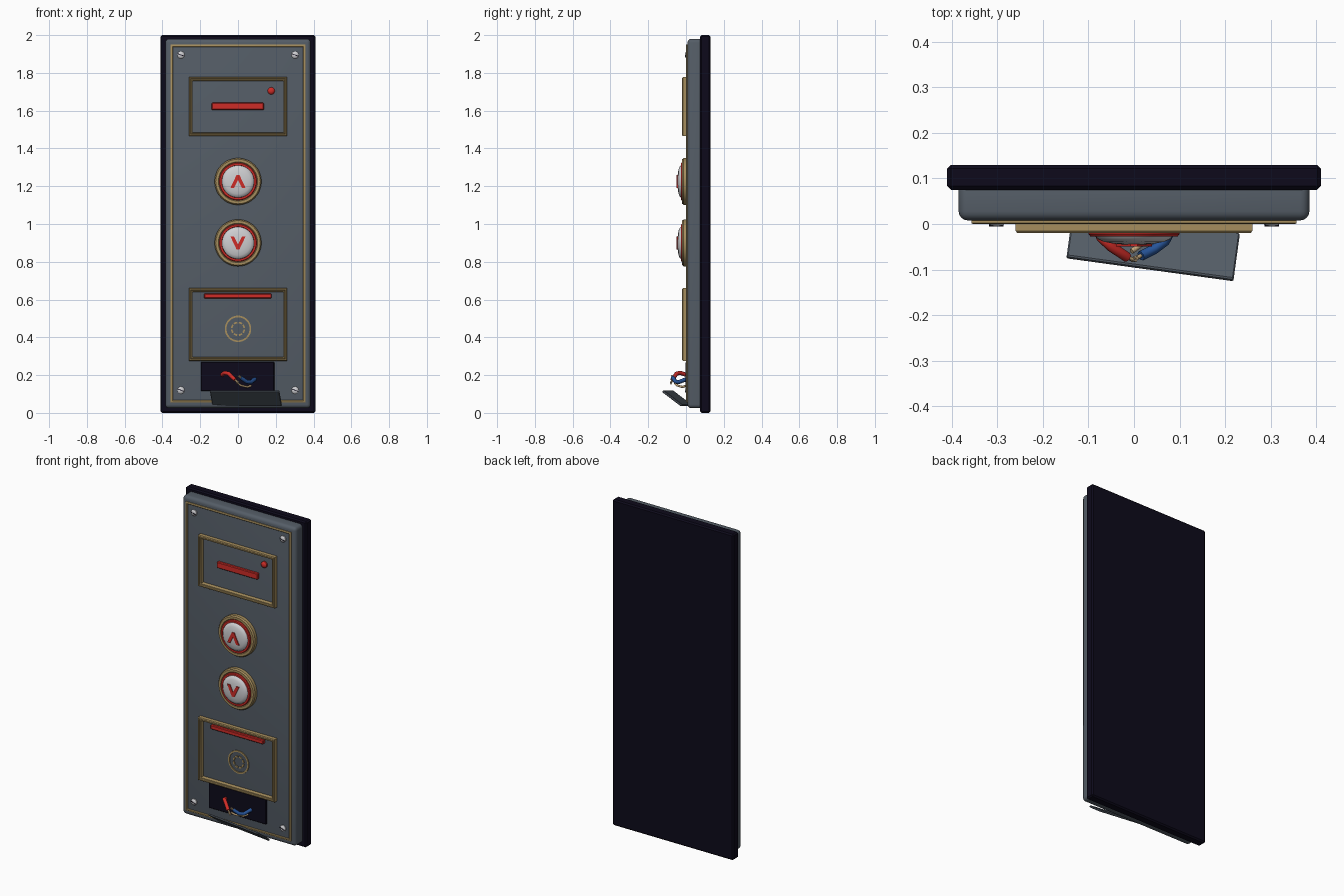
import bpy, bmesh
from math import sin, cos, pi, radians
from mathutils import Matrix, Vector

old = bpy.data.objects.get("Cube")
if old:
    bpy.data.objects.remove(old, do_unlink=True)


def material(name, r, g, b):
    m = bpy.data.materials.new(name)
    m.use_nodes = True
    m.diffuse_color = (r, g, b, 1)
    bsdf = next(n for n in m.node_tree.nodes if n.type == 'BSDF_PRINCIPLED')
    bsdf.inputs["Base Color"].default_value = (r, g, b, 1)
    return m


GREY = material("slate grey", 0.09, 0.11, 0.135)
NAVY = material("dark navy", 0.004, 0.003, 0.011)
BRASS = material("brass", 0.38, 0.27, 0.11)
RED = material("red", 0.62, 0.025, 0.02)
STEEL = material("steel", 0.62, 0.62, 0.64)
BLUE = material("blue", 0.02, 0.09, 0.32)
COPPER = material("bare wire", 0.6, 0.42, 0.22)


def finish(name, bm, mat):
    bmesh.ops.recalc_face_normals(bm, faces=bm.faces)
    me = bpy.data.meshes.new(name)
    bm.to_mesh(me)
    bm.free()
    ob = bpy.data.objects.new(name, me)
    bpy.context.collection.objects.link(ob)
    me.materials.append(mat)
    bpy.ops.object.select_all(action='DESELECT')
    ob.select_set(True)
    bpy.context.view_layer.objects.active = ob
    bpy.ops.object.shade_smooth_by_angle(angle=radians(35))
    return ob


def box(name, mat, x, y, z, bevel=0.0, segments=1, matrix=Matrix()):
    """Box between (min, max) pairs with bevelled edges."""
    bm = bmesh.new()
    bmesh.ops.create_cube(bm, size=1)
    for v in bm.verts:
        v.co = [(a + b) / 2 + c * (b - a) for (a, b), c in zip((x, y, z), v.co)]
    if bevel:
        bmesh.ops.bevel(bm, geom=bm.edges[:], offset=bevel, segments=segments,
                        profile=0.5, affect='EDGES')
    bm.transform(matrix)
    return finish(name, bm, mat)


def sweep(name, mat, outline, profile, ring=True):
    """Skin outline(inset) loops at the (inset, y) steps of the profile."""
    bm = bmesh.new()
    loops = [[bm.verts.new((x, y, z)) for x, z in outline(d)] for d, y in profile]
    pairs = list(zip(loops, loops[1:]))
    if ring:
        pairs.append((loops[-1], loops[0]))
    else:
        bm.faces.new(loops[-1])
    n = len(loops[0])
    for a, b in pairs:
        for i in range(n):
            bm.faces.new((a[i], a[(i + 1) % n], b[(i + 1) % n], b[i]))
    return finish(name, bm, mat)


def rect(x, z0, z1):
    return lambda d: [(-x + d, z0 + d), (x - d, z0 + d), (x - d, z1 - d), (-x + d, z1 - d)]


def circle(cx, cz, n=48):
    return lambda r: [(cx + r * cos(2 * pi * i / n), cz + r * sin(2 * pi * i / n))
                      for i in range(n)]


def prism(name, mat, points, y0, y1):
    bm = bmesh.new()
    face = bm.faces.new([bm.verts.new((x, y0, z)) for x, z in points])
    out = bmesh.ops.extrude_face_region(bm, geom=[face])
    for v in out["geom"]:
        if isinstance(v, bmesh.types.BMVert):
            v.co.y = y1
    return finish(name, bm, mat)


def tube(name, mat, points, radius):
    """Round wire with mitred bends, made from a poly curve."""
    cu = bpy.data.curves.new(name, 'CURVE')
    cu.dimensions = '3D'
    cu.bevel_depth = radius
    cu.bevel_resolution = 2
    cu.use_fill_caps = True
    sp = cu.splines.new('POLY')
    sp.points.add(len(points) - 1)
    for p, co in zip(sp.points, points):
        p.co = (*co, 1)
    cu.materials.append(mat)
    bpy.context.collection.objects.link(bpy.data.objects.new(name, cu))


# Wall plate and front panel
box("back_plate", NAVY, (-0.41, 0.41), (0.075, 0.13), (0, 2), 0.008)
box("front_panel", GREY, (-0.385, 0.385), (0.008, 0.1), (0.025, 1.98), 0.02, 4)

# Brass trims with a groove along the middle
sweep("outer_trim", BRASS, rect(0.357, 0.055, 1.95),
      [(0, 0.02), (0, 0.002), (0.003, 0), (0.009, 0), (0.012, 0.003), (0.012, 0.02)])
frame_profile = [(0, 0.02), (0, -0.015), (0.004, -0.02), (0.009, -0.02), (0.011, -0.012),
                 (0.013, -0.016), (0.018, -0.014), (0.02, -0.008), (0.02, 0.02)]
sweep("display_frame", BRASS, rect(0.26, 1.465, 1.778), frame_profile)
sweep("speaker_frame", BRASS, rect(0.26, 0.275, 0.66), frame_profile)

# Display bar, lamp and speaker bar
box("display_bar", RED, (-0.14, 0.137), (-0.008, 0.02), (1.604, 1.642), 0.004)
sweep("indicator_lamp", RED, circle(0.176, 1.705, 20),
      [(0.019, 0.02), (0.019, 0), (0.014, -0.007), (0.006, -0.01)], False)
box("speaker_bar", RED, (-0.18, 0.178), (-0.012, 0.02), (0.606, 0.632), 0.004)

# Speaker: outer ring and dashed inner ring
sweep("speaker_ring", BRASS, circle(0, 0.445),
      [(0.07, 0.02), (0.07, 0.003), (0.061, 0.003), (0.061, 0.02)])
for i in range(8):
    arc = [2 * pi * (i + 0.15 + 0.7 * k / 4) / 8 for k in range(5)]
    pts = [(0.038 * cos(a), 0.445 + 0.038 * sin(a)) for a in arc]
    pts += [(0.029 * cos(a), 0.445 + 0.029 * sin(a)) for a in reversed(arc)]
    prism(f"speaker_dash_{i + 1}", BRASS, pts, 0.02, 0.003)

# Call buttons with arrow heads
arrow = [(-0.04, -0.034), (-0.008, 0.034), (0.008, 0.034), (0.04, -0.034),
         (0.021, -0.034), (0, 0.008), (-0.021, -0.034)]
for label, z, s in (("up", 1.225, 1), ("down", 0.9, -1)):
    sweep(f"{label}_button_bezel", BRASS, circle(0, z),
          [(0.124, 0.02), (0.124, -0.012), (0.118, -0.02), (0.104, -0.02),
           (0.098, -0.014), (0.098, 0.02)])
    sweep(f"{label}_button_ring", RED, circle(0, z),
          [(0.1, 0.02), (0.1, -0.022), (0.096, -0.027), (0.086, -0.027), (0.083, 0.02)])
    sweep(f"{label}_button_dome", STEEL, circle(0, z),
          [(0.085, 0.02), (0.085, -0.026), (0.08, -0.033), (0.066, -0.039),
           (0.045, -0.043), (0.02, -0.045), (0.004, -0.0455)], False)
    prism(f"{label}_arrow", RED, [(x, z + s * h) for x, h in arrow], -0.03, -0.049)

# Slotted corner screws
for x in (-0.302, 0.302):
    for z in (0.12, 1.895):
        sweep("corner_screw", STEEL, circle(x, z, 20),
              [(0.019, 0.02), (0.019, 0.002), (0.014, -0.003), (0.006, -0.005)], False)
        turn = Matrix.Translation((x, 0, z)) @ Matrix.Rotation(radians(20), 4, 'Y')
        box("screw_slot", NAVY, (-0.016, 0.016), (-0.006, 0), (-0.002, 0.002), matrix=turn)

# Service opening and its hanging cover
box("service_opening", NAVY, (-0.197, 0.192), (-0.002, 0.02), (0.115, 0.27), 0.003)
hang = (Matrix.Translation((0.042, -0.048, 0.077)) @ Matrix.Rotation(radians(-7.8), 4, 'Z')
        @ Matrix.Rotation(radians(53), 4, 'X'))
box("service_cover", GREY, (-0.185, 0.185), (-0.006, 0.006), (-0.064, 0.064), 0.003, matrix=hang)

# Loose wires with bare ends
tube("red_wire", RED, [(-0.085, 0.005, 0.2), (-0.072, -0.03, 0.212),
                       (-0.05, -0.05, 0.208), (-0.015, -0.073, 0.175)], 0.011)
tube("blue_wire", BLUE, [(0.09, 0.005, 0.18), (0.068, -0.038, 0.163),
                         (0.045, -0.055, 0.165), (0.015, -0.07, 0.187)], 0.011)
for dx, dz in ((-0.004, 0), (0.003, 0.004), (0.002, -0.005)):
    tube("red_wire_strand", COPPER, [(-0.016, -0.072, 0.176),
                                     (0.002 + dx, -0.08, 0.158 + dz)], 0.004)
    tube("blue_wire_strand", COPPER, [(0.016, -0.069, 0.186),
                                      (0.004 + dx, -0.075, 0.195 + dz)], 0.004)
tube("ground_wire", COPPER, [(0.07, 0.005, 0.145), (0.05, -0.02, 0.137),
                             (0.015, -0.045, 0.145), (-0.005, -0.06, 0.16)], 0.006)
